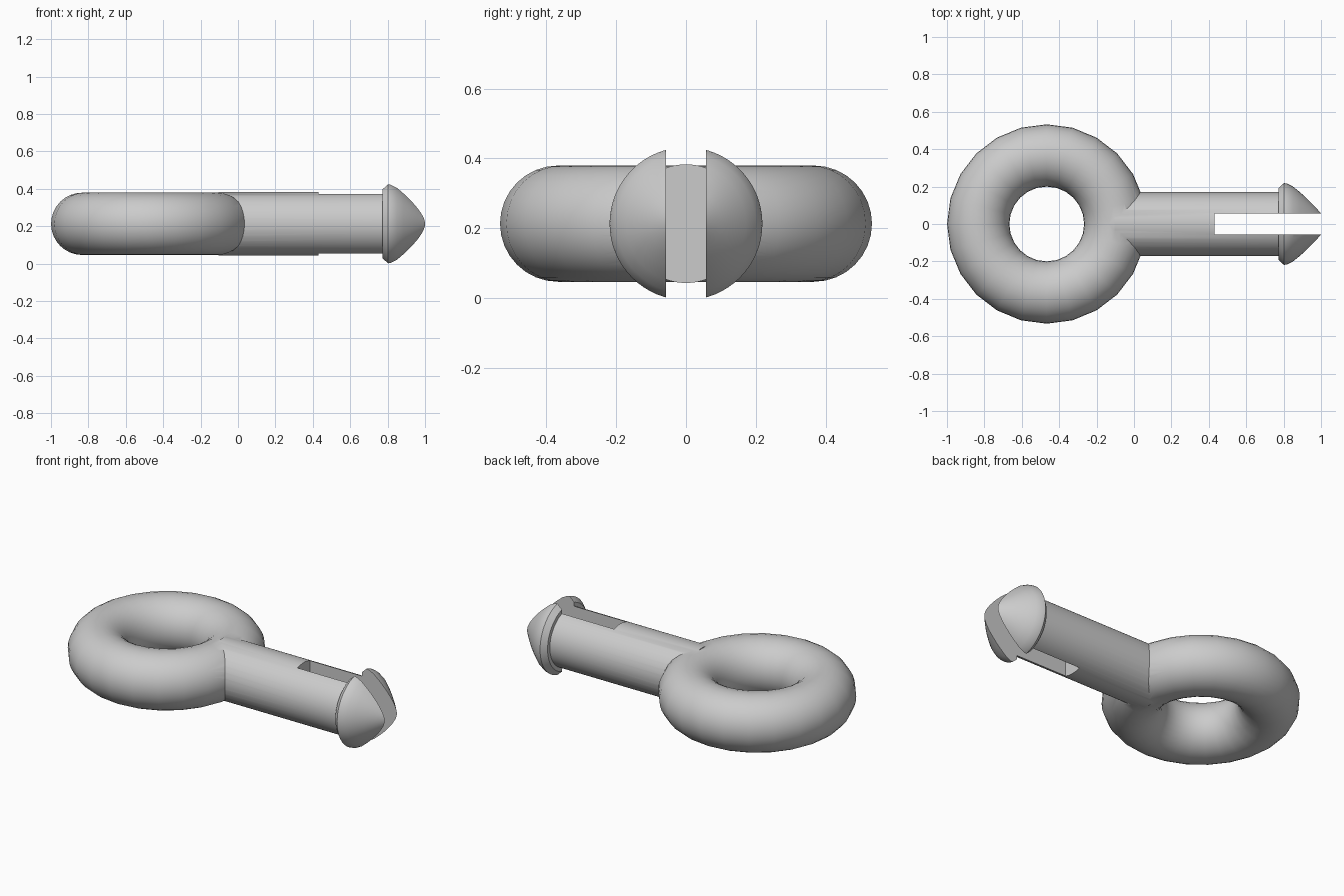
import bpy, bmesh, math

if "Cube" in bpy.data.objects:
    bpy.data.objects.remove(bpy.data.objects["Cube"])

ZC = 0.213        # height of the common axis
SIDES = 64

grey = bpy.data.materials.new("light grey")
grey.diffuse_color = (0.6, 0.6, 0.6, 1)
grey.use_nodes = True
grey.node_tree.nodes["Principled BSDF"].inputs["Base Color"].default_value = grey.diffuse_color


def lathe(name, profile):
    """Revolve (x, radius) points about the x axis into a closed solid."""
    bm = bmesh.new()
    rings = []
    for x, r in profile:
        rings.append([bm.verts.new((x, r * math.cos(a), ZC + r * math.sin(a)))
                      for a in (2 * math.pi * i / SIDES for i in range(SIDES))])
    for a, b in zip(rings, rings[1:]):
        for i in range(SIDES):
            j = (i + 1) % SIDES
            bm.faces.new((a[i], a[j], b[j], b[i]))
    bm.faces.new(rings[0])
    bm.faces.new(rings[-1])
    bmesh.ops.recalc_face_normals(bm, faces=bm.faces)
    mesh = bpy.data.meshes.new(name)
    bm.to_mesh(mesh)
    bm.free()
    ob = bpy.data.objects.new(name, mesh)
    bpy.context.collection.objects.link(ob)
    ob.data.materials.append(grey)
    return ob


def boolean(ob, other, operation):
    """Apply a boolean and remove the helper object."""
    mod = ob.modifiers.new("boolean", 'BOOLEAN')
    mod.operation = operation
    mod.solver = 'EXACT'
    mod.object = other
    bpy.context.view_layer.objects.active = ob
    bpy.ops.object.modifier_apply(modifier=mod.name)
    bpy.data.objects.remove(other, do_unlink=True)


# Ring
bpy.ops.mesh.primitive_torus_add(major_segments=24, minor_segments=32,
                                 major_radius=0.3665, minor_radius=0.1665,
                                 location=(-0.4665, 0, ZC))
ring = bpy.context.object
ring.name = "ring_and_split_pin"
ring.data.materials.append(grey)

# Shaft with barbed, domed head
pin = lathe("pin", [(-0.105, 0.17), (0.772, 0.17), (0.772, 0.192),
                    (0.802, 0.219), (0.818, 0.216), (0.85, 0.2),
                    (0.885, 0.172), (0.92, 0.141), (0.96, 0.101),
                    (1.0, 0.057), (1.02, 0.025)])

# Slot splitting the pin into two prongs
bpy.ops.mesh.primitive_cube_add(size=1, location=(0.93, 0, ZC))
slot = bpy.context.object
slot.scale = (1.0, 0.114, 1.0)
slot.hide_render = True
bpy.context.view_layer.update()
boolean(pin, slot, 'DIFFERENCE')

# Join the pin to the ring
boolean(ring, pin, 'UNION')

# Smooth shading with sharp edges kept
bpy.ops.object.select_all(action='DESELECT')
ring.select_set(True)
bpy.context.view_layer.objects.active = ring
bpy.ops.object.shade_smooth_by_angle(angle=math.radians(30))
